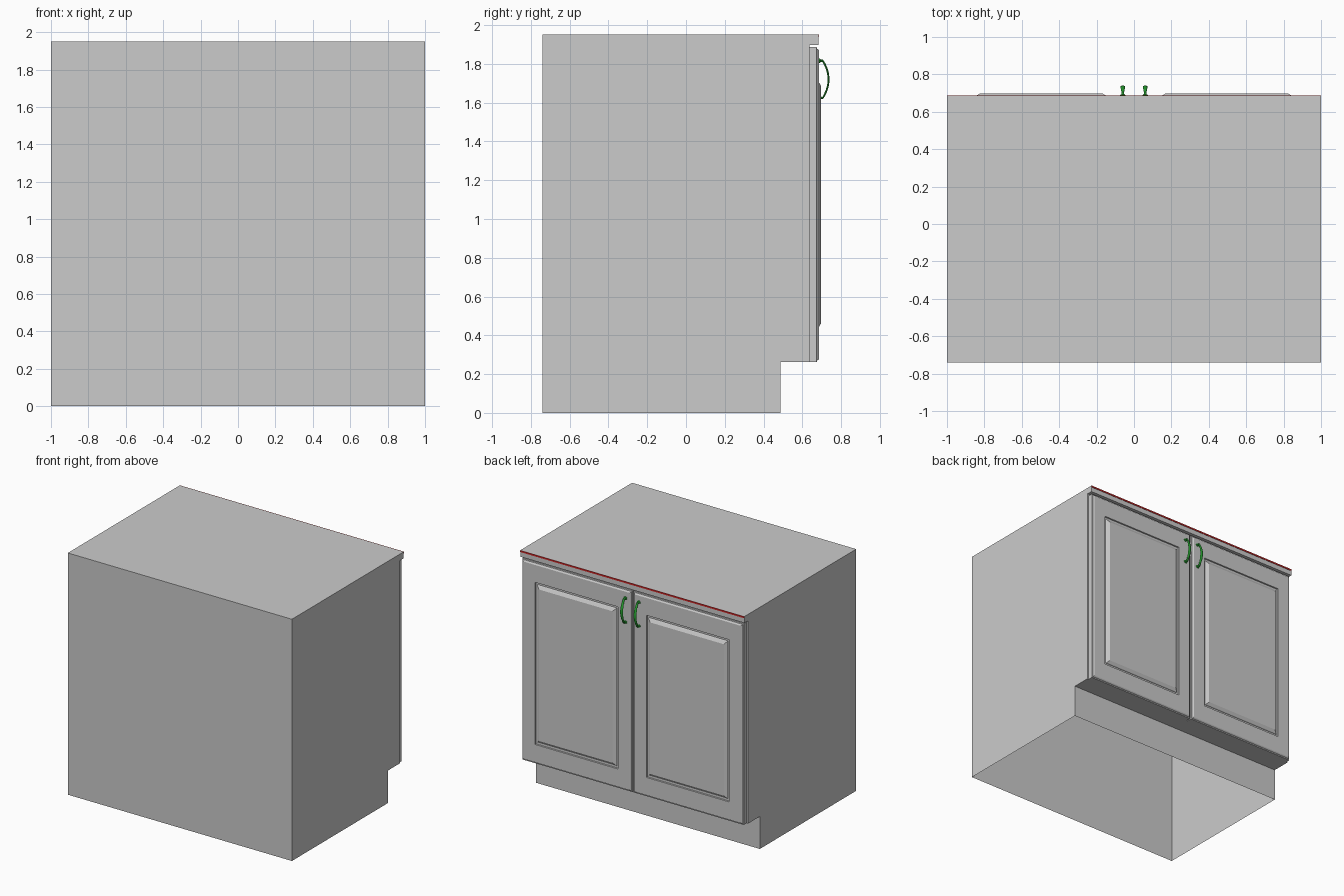
import bpy, bmesh, math

if "Cube" in bpy.data.objects:
    bpy.data.objects.remove(bpy.data.objects["Cube"])


def make_object(name, bm, color=None, mirror=False):
    bmesh.ops.recalc_face_normals(bm, faces=bm.faces)
    mesh = bpy.data.meshes.new(name)
    bm.to_mesh(mesh)
    bm.free()
    obj = bpy.data.objects.new(name, mesh)
    bpy.context.collection.objects.link(obj)
    if color:
        mat = bpy.data.materials.new(name + "_paint")
        mat.diffuse_color = color
        mat.use_nodes = True
        mat.node_tree.nodes["Principled BSDF"].inputs["Base Color"].default_value = mat.diffuse_color
        mesh.materials.append(mat)
    if mirror:
        obj.modifiers.new("mirror", 'MIRROR').use_axis[0] = True
    return obj


def loft(rings):
    """Skin a list of equal-length point rings and cap both ends."""
    bm = bmesh.new()
    loops = [[bm.verts.new(p) for p in ring] for ring in rings]
    n = len(loops[0])
    for a, b in zip(loops, loops[1:]):
        for i in range(n):
            j = (i + 1) % n
            bm.faces.new((a[i], a[j], b[j], b[i]))
    bm.faces.new(loops[0])
    bm.faces.new(loops[-1])
    return bm


# carcass with toe kick and overhanging top edge; hollow shell, open underneath
profile = [(-0.741, 0), (0.487, 0), (0.487, 0.262), (0.637, 0.262),
           (0.637, 1.898), (0.684, 1.898), (0.684, 1.95), (-0.741, 1.95)]
body = loft([[(x, y, z) for y, z in profile] for x in (-1, 1)])
bmesh.ops.recalc_face_normals(body, faces=body.faces)
bottom = [f for f in body.faces if all(v.co.z == 0 for v in f.verts)]
bmesh.ops.delete(body, geom=bottom, context='FACES_ONLY')
make_object("cabinet_body", body)

# thin red strip along the front edge of the top
strip = [(0.683, 1.937), (0.687, 1.937), (0.687, 1.95), (0.683, 1.95)]
make_object("edge_strip", loft([[(x, y, z) for y, z in strip] for x in (-1, 1)]),
            (0.6, 0.02, 0.02, 1))

# doors: moulded outer edge, routed groove, raised panel (x inset, z inset, y)
X0, X1, Z0, Z1 = 0.005, 0.988, 0.262, 1.886
steps = [(0, 0, 0.637), (0, 0, 0.674), (0.008, 0.008, 0.676), (0.012, 0.012, 0.683),
         (0.018, 0.018, 0.687), (0.122, 0.158, 0.687), (0.124, 0.160, 0.677),
         (0.137, 0.175, 0.677), (0.141, 0.179, 0.684), (0.163, 0.201, 0.697)]
rings = [[(X0 + i, y, Z0 + k), (X1 - i, y, Z0 + k),
          (X1 - i, y, Z1 - k), (X0 + i, y, Z1 - k)] for i, k, y in steps]
make_object("door", loft(rings), mirror=True)

# bow handles: collared posts joined by a shallow bow that widens at the middle
SIDES, CX, CZ = 10, 0.06, 1.72
# sections of the upper post: y, z offset, half width, half thickness, tilt
post = [(0.686, 0.096, 0.015, 0.013, 0), (0.690, 0.096, 0.015, 0.013, 0),
        (0.693, 0.096, 0.008, 0.007, 0), (0.705, 0.096, 0.007, 0.006, 0.1)]
bow = []
for s in range(17):
    u = 1 - s / 8
    bow.append((0.735 - 0.025 * u * u, 0.088 * u, 0.008 + 0.005 * (1 - u * u), 0.005,
                math.pi / 2 - math.atan(0.57 * u)))
lower = [(y, -o, w, t, math.pi - tilt) for y, o, w, t, tilt in reversed(post)]
rings = []
for y, o, w, t, tilt in post + bow + lower:
    ny, nz = math.sin(tilt), math.cos(tilt)
    angles = [2 * math.pi * k / SIDES for k in range(SIDES)]
    rings.append([(CX + w * math.cos(a), y + t * math.sin(a) * ny,
                   CZ + o + t * math.sin(a) * nz) for a in angles])
handle = make_object("handle", loft(rings), (0.02, 0.35, 0.03, 1), mirror=True)
bpy.context.view_layer.objects.active = handle
handle.select_set(True)
bpy.ops.object.shade_smooth_by_angle(angle=math.radians(40))
